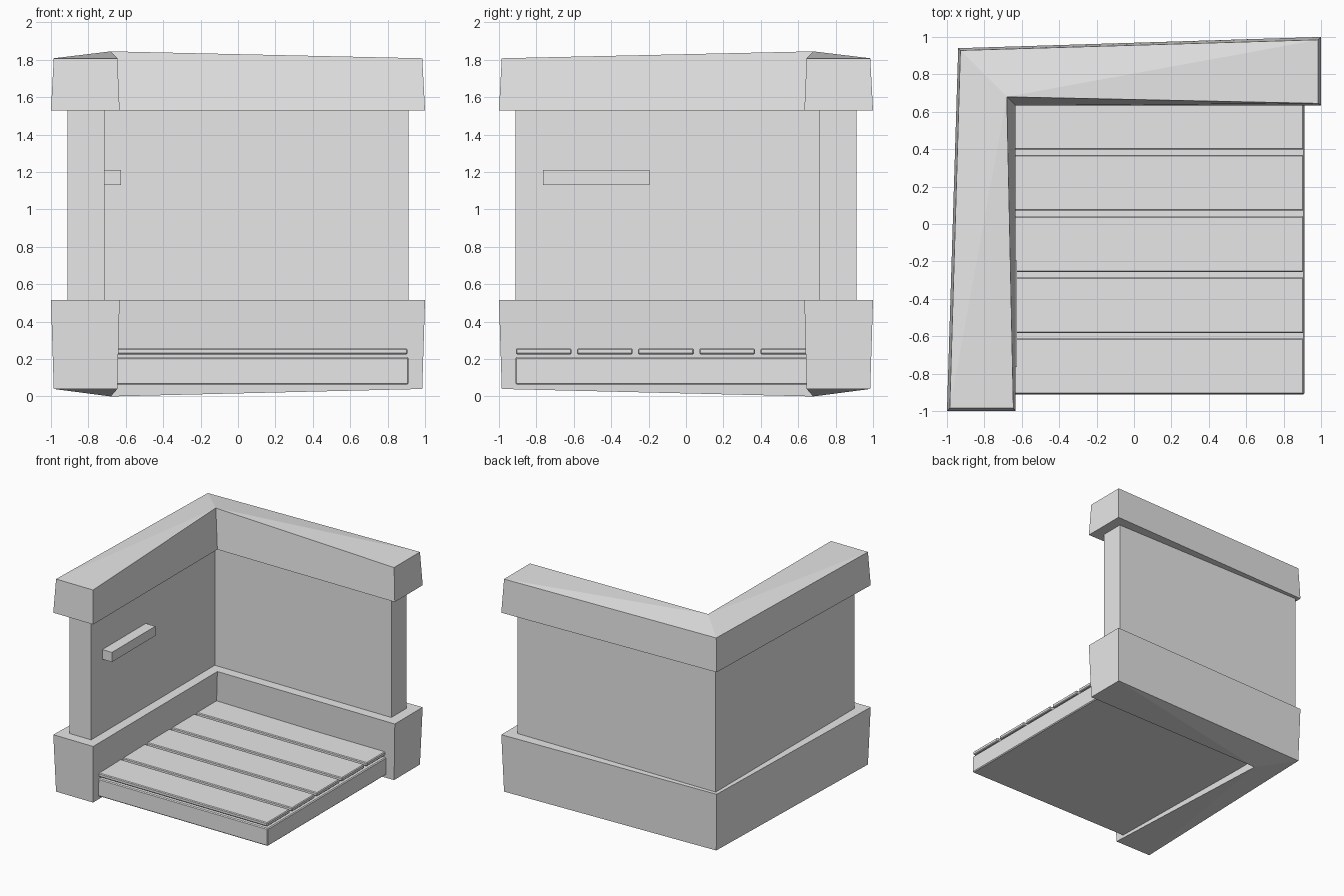
import bpy
import bmesh

cube = bpy.data.objects.get("Cube")
if cube:
    bpy.data.objects.remove(cube, do_unlink=True)

grey = bpy.data.materials.new("light grey")
grey.use_nodes = True
grey.diffuse_color = (0.8, 0.8, 0.8, 1)
grey.node_tree.nodes["Principled BSDF"].inputs["Base Color"].default_value = (0.8, 0.8, 0.8, 1)


def finish(name, bm):
    bmesh.ops.recalc_face_normals(bm, faces=bm.faces)
    mesh = bpy.data.meshes.new(name)
    bm.to_mesh(mesh)
    bm.free()
    mesh.materials.append(grey)
    obj = bpy.data.objects.new(name, mesh)
    bpy.context.collection.objects.link(obj)
    return obj


def box(name, low, high, bevel=0):
    bm = bmesh.new()
    bmesh.ops.create_cube(bm, size=1)
    for v in bm.verts:
        for i in range(3):
            v.co[i] = low[i] if v.co[i] < 0 else high[i]
    obj = finish(name, bm)
    if bevel:
        mod = obj.modifiers.new("Soft edges", "BEVEL")
        mod.width = bevel
        mod.segments = 1
    return obj


def l_outline(end_out, end_in, inner, outer):
    """Corner plan, mirrored across its diagonal: two ends, inside and outside corner."""
    half = [end_out, end_in]
    far = [(-y, -x) for x, y in reversed(half)]
    return half + [(-inner, inner)] + far + [(-outer, outer)]


def l_solid(name, plan_a, heights_a, plan_b, heights_b):
    bm = bmesh.new()
    rings = [[bm.verts.new((x, y, z)) for (x, y), z in zip(plan, heights)]
             for plan, heights in ((plan_a, heights_a), (plan_b, heights_b))]
    for ring in rings:
        # each arm is split from its outer end to the inside corner
        for tri in ((0, 1, 2), (0, 2, 5), (4, 2, 3), (4, 5, 2)):
            bm.faces.new([ring[i] for i in tri])
    a, b = rings
    for i in range(6):
        j = (i + 1) % 6
        bm.faces.new((a[i], a[j], b[j], b[i]))
    return finish(name, bm)


# Tapered trims, wide where they meet the wall
wide = l_outline((-1, -1), (-0.633, -1), 0.633, 0.94)
narrow = l_outline((-0.985, -0.985), (-0.645, -0.985), 0.68, 0.928)


def trim(name, wall_z, end_z, peak_z):
    l_solid(name, wide, [wall_z] * 6, narrow,
            [end_z, end_z, peak_z, end_z, end_z, end_z])


trim("top_trim", 1.53, 1.808, 1.845)
trim("base_trim", 0.515, 0.04, 0)

# Corner wall
wall = l_outline((-0.912, -0.912), (-0.713, -0.912), 0.713, 0.912)
l_solid("corner_wall", wall, [0.45] * 6, wall, [1.6] * 6)

# Rail on the inner side wall
box("wall_rail", (-0.72, -0.765, 1.13), (-0.625, -0.195, 1.21))

# Floor slab and planks
box("floor_slab", (-0.8, -0.912, 0.063), (0.912, 0.8, 0.21), 0.007)
for i in range(5):
    y = -0.91 + i * 0.327
    box(f"floor_plank_{i + 1}", (-0.8, y, 0.225), (0.907, y + 0.298, 0.256), 0.006)
